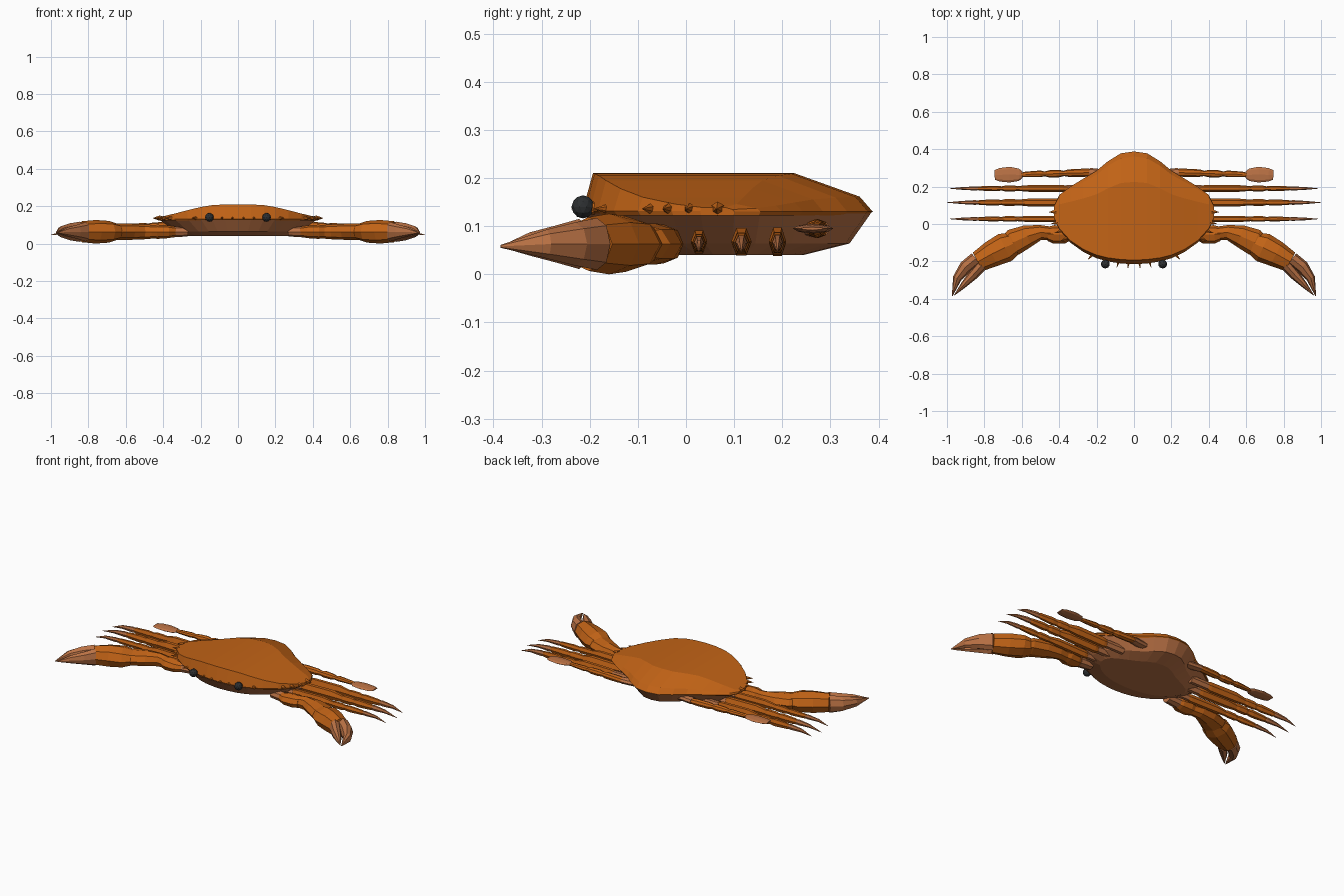
import bpy, bmesh, math
from mathutils import Vector

if "Cube" in bpy.data.objects:
    bpy.data.objects.remove(bpy.data.objects["Cube"])


def material(name, rgb):
    m = bpy.data.materials.new(name)
    m.diffuse_color = (*rgb, 1)
    m.use_nodes = True
    m.node_tree.nodes["Principled BSDF"].inputs["Base Color"].default_value = m.diffuse_color
    return m


MATS = [material("shell orange", (0.54, 0.125, 0.008)),
        material("pale tan", (0.50, 0.17, 0.06)),
        material("eye black", (0.025, 0.028, 0.03))]


def finish(name, bm, mirror=False):
    bmesh.ops.recalc_face_normals(bm, faces=bm.faces)
    me = bpy.data.meshes.new(name)
    bm.to_mesh(me)
    bm.free()
    for m in MATS:
        me.materials.append(m)
    ob = bpy.data.objects.new(name, me)
    bpy.context.collection.objects.link(ob)
    if mirror:
        ob.modifiers.new("mirror", 'MIRROR').use_mirror_merge = False
    return ob


def loft(bm, rings, mat=0):
    """Skin a list of equal-length point rings and cap both ends."""
    vs = [[bm.verts.new(p) for p in r] for r in rings]
    n = len(vs[0])
    faces = [bm.faces.new((a[i], a[(i + 1) % n], b[(i + 1) % n], b[i]))
             for a, b in zip(vs, vs[1:]) for i in range(n)]
    faces += [bm.faces.new(vs[0]), bm.faces.new(vs[-1])]
    for f in faces:
        f.material_index = mat


def tube(bm, path, mat=0, n=8):
    """Path entries: x, y, z, half width (in plan), half height."""
    rings = []
    for i, (x, y, z, w, h) in enumerate(path):
        a, b = path[max(i - 1, 0)], path[min(i + 1, len(path) - 1)]
        d = Vector((b[0] - a[0], b[1] - a[1], 0)).normalized()
        side = Vector((-d.y, d.x, 0))
        rings.append([Vector((x, y, z)) + side * w * math.cos(t) + Vector((0, 0, h * math.sin(t)))
                      for t in (2 * math.pi * k / n for k in range(n))])
    loft(bm, rings, mat)


def limb(name, segments, n=8):
    bm = bmesh.new()
    for mat, path in segments:
        tube(bm, path, mat, n)
    return finish(name, bm, True)


# Half outline of the shell: x, front y, back y, top z
HALF = [(0.0, -.215, .388, .21), (.07, -.211, .378, .209), (.14, -.2, .335, .205),
        (.2, -.183, .285, .195), (.27, -.15, .243, .178), (.34, -.10, .2, .16),
        (.4, -.03, .155, .146), (.427, .03, .1, .139)]
FULL = [(-x, f, b, z) for x, f, b, z in HALF[:0:-1]] + HALF

# Carapace: sections lofted across the width
bm = bmesh.new()
secs = []
for x, f, b, zt in FULL:
    d = b - f
    secs.append([(x, f, .132), (x, f + .036 * d, zt), (x, b - .27 * d, zt),
                 (x, b - .045 * d, .132 + .375 * (zt - .132)), (x, b, .13),
                 (x, b - .02 * d, .122), (x, f + .02 * d, .122)])
loft(bm, secs)
finish("carapace", bm)

# Belly: shell outline shrinking downwards
outline = [(x, f) for x, f, b, z in FULL] + [(x, b) for x, f, b, z in reversed(FULL)]
bm = bmesh.new()
loft(bm, [[(x * sx, .0865 + (y - .0865) * sy, z) for x, y in outline]
          for sx, sy, z in ((.98, .985, .126), (.78, .84, .064), (.66, .52, .04))], 1)
finish("belly", bm)

# Margin spines
bm = bmesh.new()
for x, y, r in ((.43, .065, .015), (.42, .005, .012), (.4, -.04, .012), (.37, -.08, .011),
                (.23, -.172, .011), (.145, -.2, .009), (.085, -.208, .009), (.03, -.213, .009)):
    d = Vector((x, y - .09, 0)).normalized()
    m = d.to_track_quat('Z', 'Y').to_matrix().to_4x4()
    m.translation = Vector((x, y, .136)) + d * .005
    bmesh.ops.create_cone(bm, cap_ends=True, segments=6, radius1=r, radius2=.001,
                          depth=.04, matrix=m)
finish("margin_spines", bm, True)

# Eyes on short stalks
bm = bmesh.new()
bmesh.ops.create_icosphere(bm, subdivisions=2, radius=.024)
bmesh.ops.translate(bm, verts=bm.verts, vec=(.153, -.214, .14))
for f in bm.faces:
    f.material_index = 2
finish("eyes", bm, True)
limb("eye_stalks", [(0, [(.153, -.17, .135, .012, .012), (.153, -.205, .139, .014, .014)])])

# Claws: base, arm, wrist, hand and two fingers
Z = .063
limb("claw", [
    (1, [(.27, -.045, Z, .03, .025), (.35, -.05, Z, .035, .03)]),
    (0, [(.33, -.055, Z, .025, .025), (.37, -.058, Z, .047, .034), (.43, -.055, Z, .049, .038),
         (.46, -.052, Z, .038, .035)]),
    (0, [(.44, -.05, Z, .035, .035), (.5, -.045, Z, .04, .04), (.57, -.065, Z, .06, .043),
         (.645, -.098, Z, .072, .043), (.665, -.108, Z, .06, .038)]),
    (0, [(.635, -.1, Z, .06, .04), (.69, -.126, Z, .08, .058), (.76, -.16, Z, .071, .063),
         (.835, -.202, Z, .056, .056)]),
    (1, [(.845, -.185, Z, .036, .054), (.9, -.23, Z, .036, .045), (.945, -.29, Z, .024, .03),
         (.972, -.385, .058, .002, .003)]),
    (1, [(.815, -.222, Z, .03, .052), (.86, -.272, Z, .027, .038), (.91, -.325, Z, .017, .024),
         (.96, -.38, .058, .002, .003)])])

# Three pairs of walking legs
for name, y, w, h, tip in (("front_leg", .027, .017, .026, .985),
                           ("middle_leg", .115, .021, .031, 1.0),
                           ("rear_leg", .19, .018, .032, .985)):
    z = .066
    limb(name, [
        (1, [(.24, y, z, w, h * .8), (.36, y, z, w, h * .8)]),
        (0, [(.34, y, z, w * .7, h * .7), (.38, y, z, w, h), (.56, y, z + .003, w, h),
             (.625, y, z, w * .7, h * .7)]),
        (0, [(.61, y, z, w * .6, h * .6), (.64, y, z, w * .85, h * .8),
             (.69, y, z, w * .85, h * .8), (.71, y, z, w * .6, h * .6)]),
        (0, [(.7, y, z, w * .6, h * .6), (.74, y, z, w * .8, h * .75),
             (.82, y, z, w * .65, h * .6), (.835, y, z, w * .5, h * .5)]),
        (1, [(.82, y, z, w * .45, h * .45), (.85, y, z, w * .6, h * .55),
             (.92, y, z - .003, w * .4, h * .35), (tip, y, z - .02, .001, .001)])], 6)

# Swimming legs with flat paddles
z = .095
limb("swimming_leg", [
    (1, [(.14, .26, z, .03, .018), (.24, .275, z, .025, .018)]),
    (0, [(.22, .275, z, .02, .015), (.27, .274, z, .022, .02), (.35, .272, z, .02, .02),
         (.38, .27, z, .013, .014)]),
    (0, [(.37, .27, z, .013, .014), (.4, .27, z, .02, .02), (.45, .268, z, .02, .018),
         (.48, .268, z, .012, .012)]),
    (0, [(.47, .268, z, .011, .011), (.5, .268, z, .018, .015), (.58, .265, z, .015, .011),
         (.605, .263, z, .01, .008)]),
    (1, [(.595, .263, z, .015, .006), (.615, .263, z, .033, .009), (.665, .264, z, .042, .01),
         (.72, .263, z, .036, .008), (.745, .262, z, .025, .003)])])
